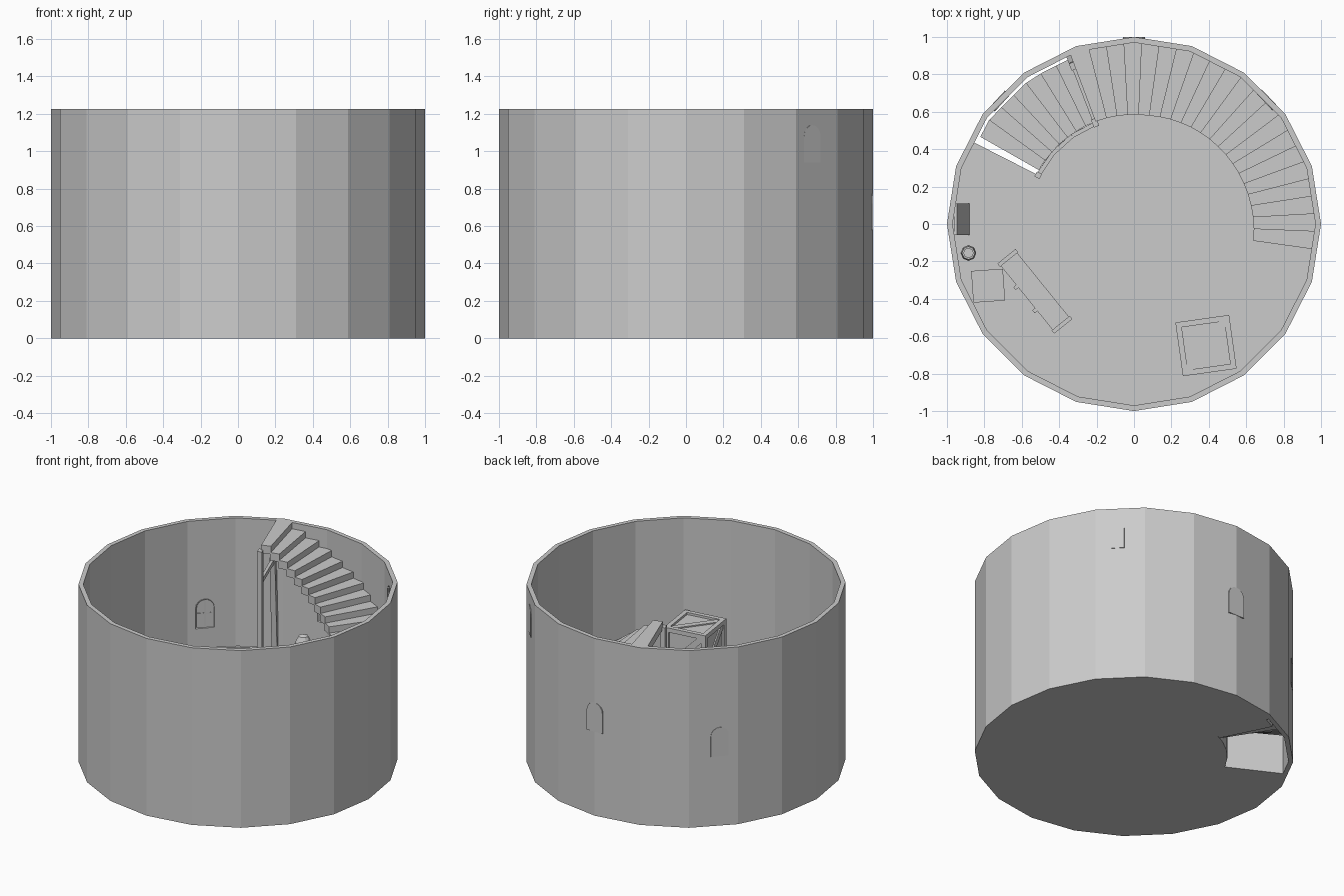
import bpy, bmesh, math
from mathutils import Matrix, Vector

cube = bpy.data.objects.get("Cube")
if cube:
    bpy.data.objects.remove(cube)

stone = bpy.data.materials.new("pale_grey")
stone.use_nodes = True
GREY = (0.6, 0.6, 0.6, 1)
stone.diffuse_color = GREY
stone.node_tree.nodes["Principled BSDF"].inputs["Base Color"].default_value = GREY

HEIGHT, FLOOR, INNER = 1.225, 0.31, 0.97
STEP, RISE = 118 / 21, (1.225 - 0.31) / 21


def finish(name, bm):
    bmesh.ops.recalc_face_normals(bm, faces=bm.faces[:])
    mesh = bpy.data.meshes.new(name)
    bm.to_mesh(mesh)
    bm.free()
    mesh.materials.append(stone)
    obj = bpy.data.objects.new(name, mesh)
    bpy.context.collection.objects.link(obj)
    return obj


def polar(r, deg):
    a = math.radians(deg)
    return r * math.cos(a), r * math.sin(a)


def wall_radius(r, deg):
    # distance to the flat side of a twenty-sided ring
    return r * math.cos(math.pi / 20) / math.cos(math.radians(deg % 18 - 9))


def prism(name, points, z0, z1):
    bm = bmesh.new()
    face = bm.faces.new([bm.verts.new((x, y, z0)) for x, y in points])
    top = bmesh.ops.extrude_face_region(bm, geom=[face])["geom"]
    bmesh.ops.translate(bm, vec=(0, 0, z1 - z0),
                        verts=[v for v in top if isinstance(v, bmesh.types.BMVert)])
    return finish(name, bm)


def turn(deg, axis="Z"):
    return Matrix.Rotation(math.radians(deg), 4, axis)


def boxes(name, parts, base=Matrix()):
    # each part is (size, centre, optional local rotation)
    bm = bmesh.new()
    for size, centre, *rot in parts:
        m = base @ Matrix.Translation(centre) @ (rot[0] if rot else Matrix())
        bmesh.ops.create_cube(bm, size=1, matrix=m @ Matrix.Diagonal((*size, 1)))
    return finish(name, bm)


def place(x, y, z, deg=0):
    return Matrix.Translation((x, y, z)) @ turn(deg)


def lathe(name, profile, sides, x, y, z):
    bm = bmesh.new()
    verts = [bm.verts.new((r, 0, h)) for r, h in profile]
    edges = [bm.edges.new(p) for p in zip(verts, verts[1:])]
    bmesh.ops.spin(bm, geom=verts + edges, cent=(0, 0, 0), axis=(0, 0, 1),
                   angle=math.tau, steps=sides)
    bmesh.ops.remove_doubles(bm, verts=bm.verts[:], dist=0.0005)
    obj = finish(name, bm)
    obj.location = (x, y, z)
    return obj


# Round wall and thick floor with a stairwell notch
lathe("tower_wall", [(INNER, 0), (1, 0), (1, HEIGHT), (INNER, HEIGHT), (INNER, 0)], 20, 0, 0, 0)
HOLE_A, HOLE_B = 111, 153
outline = [polar(wall_radius(0.98, a), a)
           for a in [HOLE_B] + list(range(162, HOLE_A + 360, 18)) + [HOLE_A + 360]]
outline += [polar(0.585, HOLE_A + (HOLE_B - HOLE_A) * i / 4) for i in range(5)]
prism("floor", outline, 0, FLOOR)


# Stair flights, rising counterclockwise
def inner_radius(a):
    return 0.645 - 0.06 * min(1, max(0, (a + 8) / 90))


def flight(name, start, count, base, outer):
    for i in range(count):
        a, b = start + i * STEP, start + (i + 1) * STEP + 0.6
        top = base + (i + 1) * RISE
        points = [polar(inner_radius(a), a), polar(wall_radius(outer, a), a),
                  polar(wall_radius(outer, b), b), polar(inner_radius(b), b)]
        prism(f"{name}_{i + 1}", points, max(0, top - 0.055), top)


flight("upper_step", -8, 21, FLOOR, 0.98)
flight("lower_step", 110.5, 7, 0, 0.955)

# Stairwell rail, gate posts and beam
rail_angles = [HOLE_A + (HOLE_B - HOLE_A) * i / 3 for i in range(4)]
for i, (a, b) in enumerate(zip(rail_angles, rail_angles[1:])):
    p, q = Vector(polar(0.575, a)), Vector(polar(0.575, b))
    mid, d = (p + q) / 2, q - p
    frame = place(mid.x, mid.y, FLOOR, math.degrees(math.atan2(d.y, d.x)))
    bars = [((d.length, 0.022, 0.02), (0, 0, h)) for h in (0.2, 0.03)]
    bars += [((0.01, 0.01, 0.18), (d.length * (k / 4 - 0.5), 0, 0.11)) for k in range(4)]
    boxes(f"stair_rail_{i + 1}", bars, frame)
end = polar(0.575, HOLE_B)
boxes("rail_end_post", [((0.03, 0.03, 0.23), (0, 0, 0.115))], place(*end, FLOOR, HOLE_B))
gate = place(0, 0, FLOOR, 111)
boxes("inner_gate_post", [((0.045, 0.03, 0.88), (0.58, 0, 0.44))], gate)
boxes("outer_gate_post", [((0.04, 0.035, 0.7), (0.935, 0, 0.34), turn(-5, "Y"))], gate)
boxes("gate_beam", [((0.34, 0.02, 0.03), (0.76, 0, 0.66))], gate)


# Arched windows set through the wall
def window(name, deg, sill, front):
    half, straight = 0.06, 0.14
    shape = [(-half, 0), (half, 0)]
    shape += [(half * math.cos(math.pi * k / 8), straight + half * math.sin(math.pi * k / 8))
              for k in range(9)]
    bm = bmesh.new()
    face = bm.faces.new([bm.verts.new((0.955, y, z)) for y, z in shape])
    new = bmesh.ops.extrude_face_region(bm, geom=[face])["geom"]
    bmesh.ops.translate(bm, vec=(front - 0.955, 0, 0),
                        verts=[v for v in new if isinstance(v, bmesh.types.BMVert)])
    bmesh.ops.recalc_face_normals(bm, faces=bm.faces[:])
    inside = [f for f in bm.faces if f.normal.x < -0.9]
    bmesh.ops.inset_region(bm, faces=inside, thickness=0.012, depth=-0.01)
    bmesh.ops.transform(bm, matrix=place(0, 0, sill, deg), verts=bm.verts[:])
    finish(name, bm)
    boxes(name + "_bars", [((0.008, 0.01, 0.18), (0.96, 0, 0.1)),
                           ((0.008, 0.1, 0.01), (0.96, 0, 0.1))], place(0, 0, sill, deg))


window("high_window", 43, 0.94, 0.991)
window("middle_window", 90, 0.58, 1.0)
window("low_window", 137.5, 0.48, 0.991)

# Framed crate with diagonal braces
S, B = 0.29, 0.03
e = (S - B) / 2
parts = [((S - 0.03,) * 3, (0, 0, 0))]
for s in (-1, 1):
    for t in (-1, 1):
        parts += [((S, B, B), (0, s * e, t * e)), ((B, S, B), (s * e, 0, t * e)),
                  ((B, B, S), (s * e, t * e, 0))]
brace = (0.33, 0.04, 0.01)
for m in [Matrix()] + [turn(90 * k) @ turn(90, "X") for k in range(4)]:
    parts.append((brace, m @ Vector((0, 0, S / 2 - 0.012)), m @ turn(45)))
boxes("crate", parts, place(0.385, -0.65, FLOOR + S / 2, 8))

# Counter with open shelves and raised end panels
L = 0.46
parts = [((L, 0.09, 0.02), (0, 0, h)) for h in (0.02, 0.12, 0.225)]
parts += [((0.022, 0.125, 0.25), (s * L / 2, 0, 0.125)) for s in (-1, 1)]
parts += [((L, 0.012, 0.23), (0, 0.05, 0.115)), ((L, 0.012, 0.03), (0, -0.05, 0.225))]
parts += [((0.02, 0.03, 0.02), (k * 0.08, -0.06, 0.225)) for k in (-1, 1)]
boxes("counter", parts, place(-0.53, -0.36, FLOOR, -51))

# Stool
parts = [((0.17, 0.17, 0.02), (0, 0, 0.12))]
parts += [((0.02, 0.02, 0.11), (s * 0.065, t * 0.065, 0.055)) for s in (-1, 1) for t in (-1, 1)]
boxes("stool", parts, place(-0.78, -0.33, FLOOR, 4))

# Board leaning on the wall
boxes("leaning_board", [((0.015, 0.17, 0.28), (0, 0, 0.135), turn(-14, "Y"))],
      place(-0.92, 0.025, FLOOR))

# Small eight-sided jar, and a rounded pot below the stairs
lathe("jar", [(0, 0), (0.03, 0), (0.042, 0.06), (0.035, 0.13), (0.025, 0.13),
              (0.025, 0.1), (0, 0.1)], 8, -0.885, -0.155, FLOOR)
lathe("pot", [(0, 0), (0.04, 0), (0.055, 0.1), (0.05, 0.19), (0.03, 0.23), (0, 0.24)],
      10, -0.06, 0.8, FLOOR)
